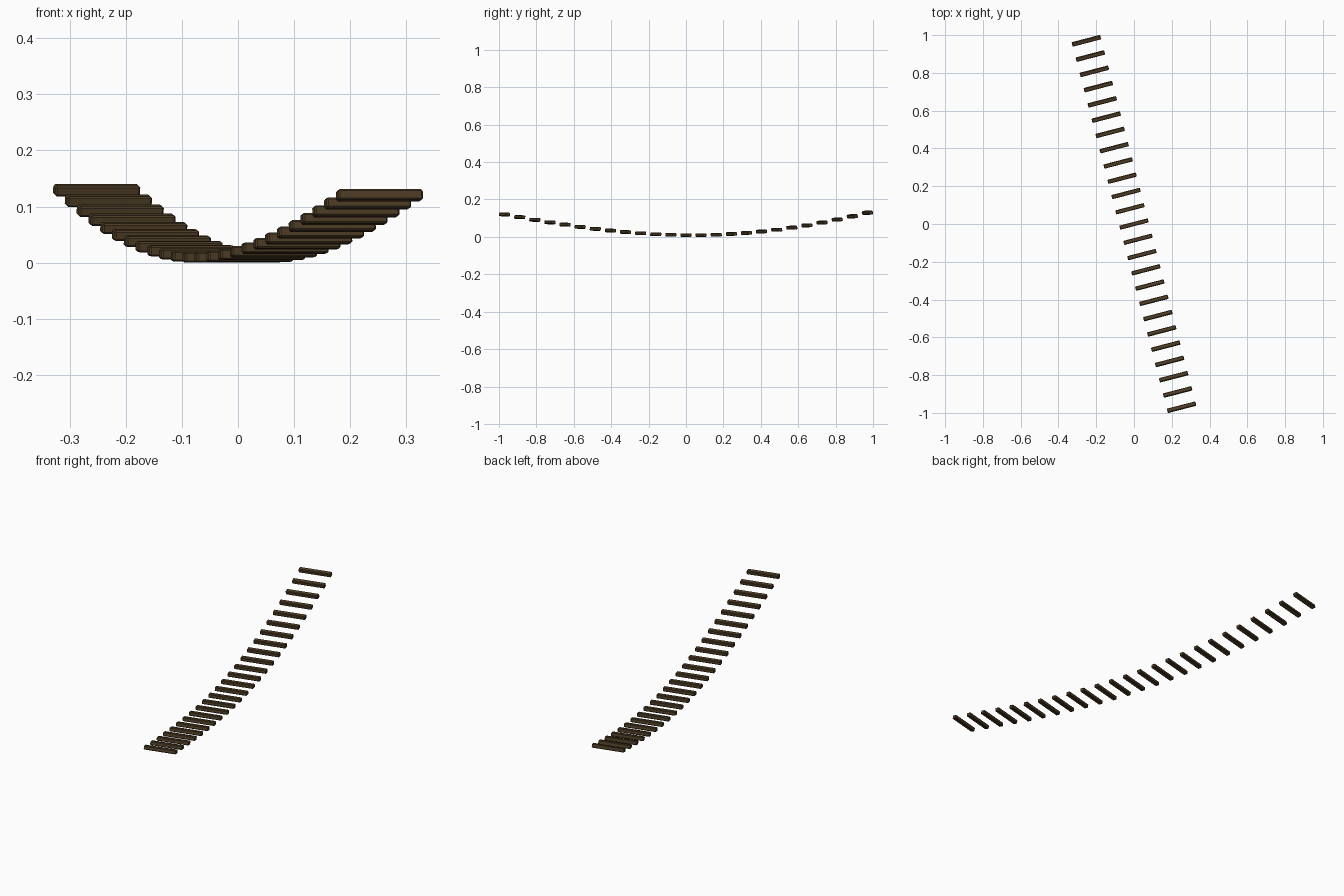
import bpy, bmesh, math
from mathutils import Matrix, Vector

if "Cube" in bpy.data.objects:
    bpy.data.objects.remove(bpy.data.objects["Cube"])

wood = bpy.data.materials.new("dark_brown_wood")
wood.diffuse_color = (0.078, 0.047, 0.019, 1)
wood.use_nodes = True
wood.node_tree.nodes["Principled BSDF"].inputs["Base Color"].default_value = wood.diffuse_color

COUNT, END_X, END_Y = 25, -0.252, 0.97
LENGTH, WIDTH, THICK, CHAMFER = 0.156, 0.022, 0.019, 0.003
yaw = math.atan2(-END_X, END_Y)


def sag(t):
    # hanging curve, slightly lopsided
    return 0.0097 + 0.127 * t**2 - 0.012 * t**4 - 0.0082 * t + 0.0127 * t**3


# One chamfered plank shared by the whole row
bm = bmesh.new()
bmesh.ops.create_cube(bm, size=1)
bmesh.ops.scale(bm, vec=(LENGTH, WIDTH, THICK), verts=bm.verts)
bmesh.ops.bevel(bm, geom=bm.edges[:], offset=CHAMFER, segments=1, affect='EDGES')
mesh = bpy.data.meshes.new("plank")
bm.to_mesh(mesh)
bm.free()
mesh.materials.append(wood)

# Bridge planks, pitched to follow the sagging curve
run = math.hypot(END_X, END_Y)
for i in range(COUNT):
    t = -1 + 2 * i / (COUNT - 1)
    pitch = math.atan2((sag(t + 0.01) - sag(t - 0.01)) / 0.02, run)
    plank = bpy.data.objects.new(f"bridge_plank_{i + 1}", mesh)
    plank.matrix_world = (Matrix.Translation(Vector((END_X * t, END_Y * t, sag(t))))
                          @ Matrix.Rotation(yaw, 4, 'Z') @ Matrix.Rotation(pitch, 4, 'X'))
    bpy.context.collection.objects.link(plank)
